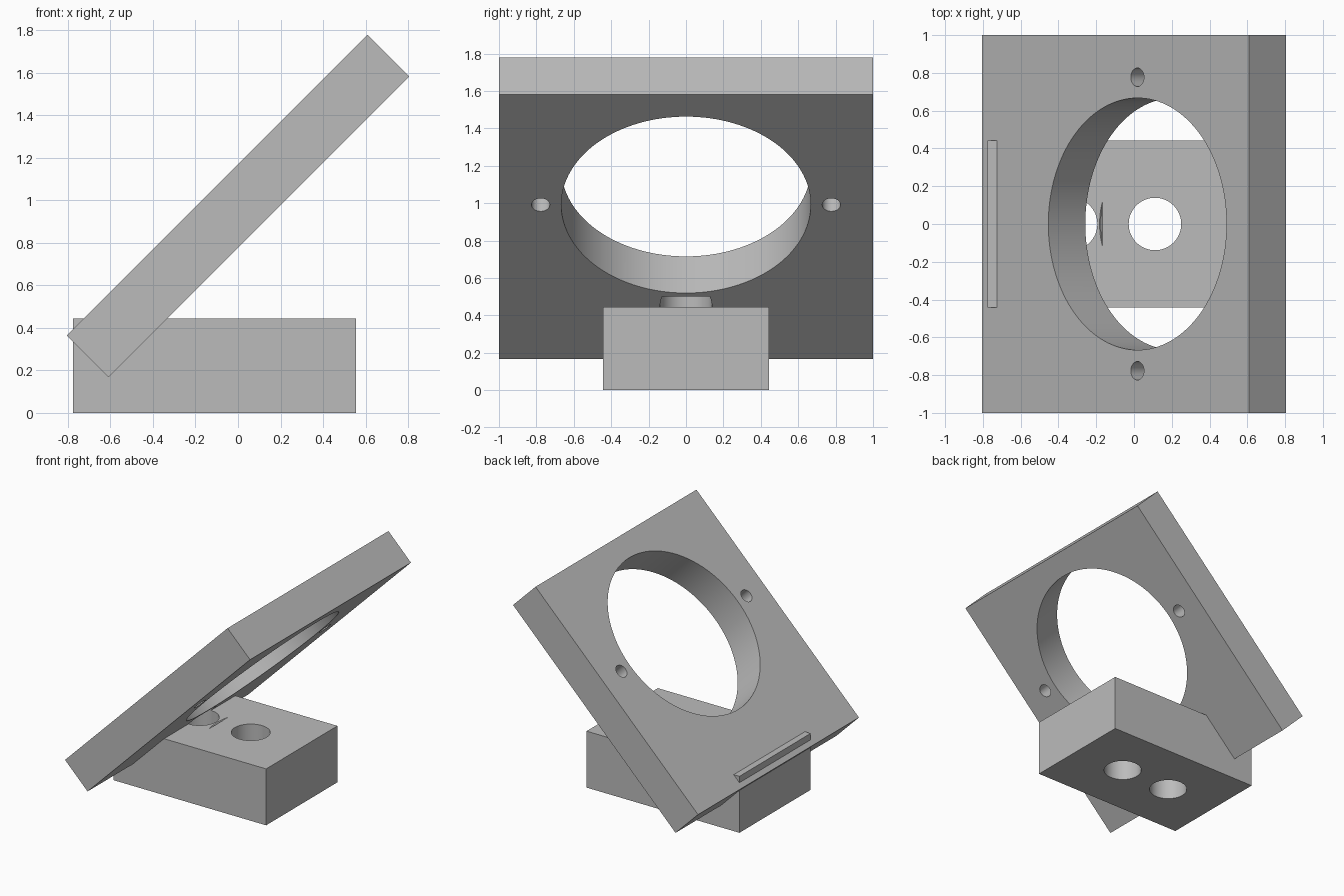
import bpy
from math import radians
from mathutils import Matrix, Vector

default = bpy.data.objects.get("Cube")
if default:
    bpy.data.objects.remove(default, do_unlink=True)

# Material
grey = bpy.data.materials.new("plain_grey")
grey.use_nodes = True
colour = (0.5, 0.5, 0.5, 1)
grey.diffuse_color = colour
grey.node_tree.nodes["Principled BSDF"].inputs["Base Color"].default_value = colour

# Sloping frame in which the ring plate lies flat
TILT = Matrix.Translation((0, 0, 0.973)) @ Matrix.Rotation(radians(-45), 4, 'Y')
FLAT = Matrix.Identity(4)
THICK = 0.277
HOLE_X = 0.164


def finish(name, frame, centre):
    obj = bpy.context.object
    obj.name = name
    obj.matrix_world = frame @ Matrix.Translation(Vector(centre))
    obj.data.materials.append(grey)
    return obj


def box(name, frame, centre, size):
    bpy.ops.mesh.primitive_cube_add(size=1)
    bpy.context.object.data.transform(Matrix.Diagonal((*size, 1)))
    return finish(name, frame, centre)


def drill(name, frame, x, y, radius, bottom, top, sides=64):
    bpy.ops.mesh.primitive_cylinder_add(vertices=sides, radius=radius, depth=top - bottom)
    obj = finish(name, frame, (x, y, (top + bottom) / 2))
    obj.hide_render = True
    return obj


def combine(target, tool, operation):
    mod = target.modifiers.new(operation.lower(), 'BOOLEAN')
    mod.operation = operation
    mod.solver = 'EXACT'
    mod.object = tool
    bpy.context.view_layer.update()
    bpy.context.view_layer.objects.active = target
    bpy.ops.object.modifier_apply(modifier=mod.name)
    bpy.data.objects.remove(tool, do_unlink=True)


# Tilted plate fused to the block foot
stand = box("tilted_plate_stand", TILT, (0, 0, 0), (2, 2, THICK))
foot = box("block_foot", FLAT, (-0.11, 0, 0.222), (1.33, 0.886, 0.444))
combine(stand, foot, 'UNION')

# Large opening, just grazing the top of the foot
combine(stand, drill("opening_cutter", TILT, HOLE_X, 0, 0.667,
                     -THICK / 2 - 0.118, 0.3, 128), 'DIFFERENCE')

# Small screw holes either side of the opening
for side in (-1, 1):
    combine(stand, drill("screw_cutter", TILT, HOLE_X, side * 0.777, 0.049,
                         -0.3, 0.3, 48), 'DIFFERENCE')

# Mounting holes up through the foot; the rear one bites into the plate
for x in (0.111, -0.333):
    combine(stand, drill("mount_cutter", FLAT, x, 0, 0.139, -0.1, 0.5), 'DIFFERENCE')

# Smooth hole walls, crisp edges
bpy.ops.object.select_all(action='DESELECT')
stand.select_set(True)
bpy.context.view_layer.objects.active = stand
bpy.ops.object.shade_smooth_by_angle(angle=radians(30))
